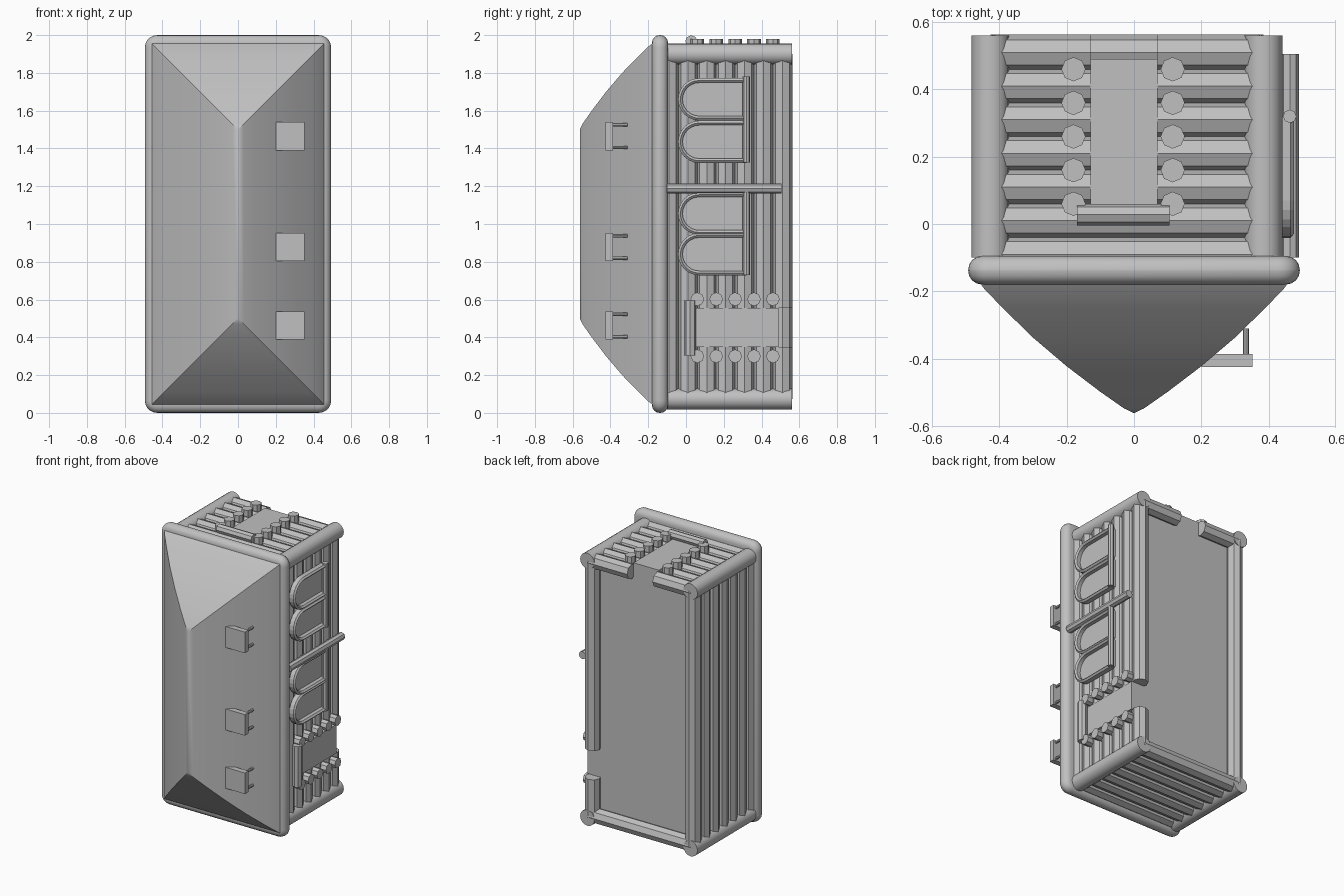
import bpy, bmesh, math
from mathutils import Vector, Matrix

if "Cube" in bpy.data.objects:
    bpy.data.objects.remove(bpy.data.objects["Cube"])

GREY = (0.53, 0.53, 0.53, 1)
mat = bpy.data.materials.new("plain grey")
mat.use_nodes = True
mat.diffuse_color = GREY
mat.node_tree.nodes["Principled BSDF"].inputs["Base Color"].default_value = GREY


def finish(name, bm, smooth=False):
    bmesh.ops.recalc_face_normals(bm, faces=bm.faces)
    me = bpy.data.meshes.new(name)
    bm.to_mesh(me)
    bm.free()
    me.materials.append(mat)
    ob = bpy.data.objects.new(name, me)
    bpy.context.collection.objects.link(ob)
    if smooth:
        bpy.ops.object.select_all(action='DESELECT')
        ob.select_set(True)
        bpy.context.view_layer.objects.active = ob
        bpy.ops.object.shade_smooth_by_angle(angle=math.radians(35))
    return ob


def add_box(bm, lo, hi):
    lo, hi = Vector(lo), Vector(hi)
    m = Matrix.Translation((lo + hi) / 2) @ Matrix.Diagonal((*(hi - lo), 1))
    bmesh.ops.create_cube(bm, size=1, matrix=m)


def box(name, lo, hi):
    bm = bmesh.new()
    add_box(bm, lo, hi)
    return finish(name, bm)


def log(name, a, b, r, sides=8, smooth=False):
    """Prism between two points, with a ridge turned outwards."""
    a, b = Vector(a), Vector(b)
    d = b - a
    m = Matrix.Translation((a + b) / 2) @ d.to_track_quat('Z', 'Y').to_matrix().to_4x4()
    bm = bmesh.new()
    bmesh.ops.create_cone(bm, cap_ends=True, segments=sides, radius1=r, radius2=r,
                          depth=d.length, matrix=m)
    return finish(name, bm, smooth)


# Wall layout
XL, XR, ZB, ZT = -0.427, 0.385, 0.073, 1.9
FRONT, BACK, FLOOR = -0.1, 0.56, 0.49
R = 0.053
WXL, WXR, WZB, WZT = XL + 0.009, XR - 0.009, ZB + 0.009, ZT - 0.009

box("cabin_core", (WXL, FRONT, WZB), (WXR, FLOOR, WZT))

# Round corner posts
for x in (XL, XR):
    for z in (ZB, ZT):
        log("corner_post", (x, FRONT, z), (x, BACK, z), 0.056, 16, True)

# Rows of logs on all four sides; the last row is broken at the two doorways
for i in range(7):
    y = -0.09 + 0.1 * i
    last = i == 6
    log("plain_side_log", (WXL, y, ZB), (WXL, y, ZT), R)
    log("plain_end_log", (XL, y, WZB), (XR, y, WZB), R)
    for a, b in ((ZB, 0.35), (0.555, ZT)) if last else ((ZB, ZT),):
        log("door_side_log", (WXR, y, a), (WXR, y, b), R)
    for a, b in ((XL, -0.13), (0.07, XR)) if last else ((XL, XR),):
        log("door_end_log", (a, y, WZT), (b, y, WZT), R)

# Doors, stub logs beside them and lintels
box("end_door", (-0.13, 0.04, WZT), (0.07, FLOOR, 1.946))
box("side_door", (WXR, 0.04, 0.35), (0.431, FLOOR, 0.555))
for i in range(5):
    y = 0.06 + 0.1 * i
    for x in (-0.18, 0.115):
        log("end_door_stub", (x, y, WZT), (x, y, 1.98), 0.036)
    for z in (0.3, 0.602):
        log("side_door_stub", (WXR, y, z), (0.465, y, z), 0.036)
log("end_lintel", (-0.17, 0.028, 1.967), (0.105, 0.028, 1.967), 0.032)
log("side_lintel", (0.452, 0.022, 0.305), (0.452, 0.022, 0.595), 0.032)


# Arched windows in pairs
def arch_path(r):
    arc = [math.radians(90 + 15 * k) for k in range(13)]
    return [(0.32, r)] + [(0.07 + r * math.cos(t), r * math.sin(t)) for t in arc] + [(0.32, -r)]


def window(zc):
    bm = bmesh.new()
    rim = [bm.verts.new((0.438, y, zc + z)) for y, z in arch_path(0.1)]
    face = bm.faces.new(rim)
    ext = bmesh.ops.extrude_face_region(bm, geom=[face])
    moved = [v for v in ext["geom"] if isinstance(v, bmesh.types.BMVert)]
    bmesh.ops.translate(bm, verts=moved, vec=(-0.012, 0, 0))
    finish("window_pane", bm)
    # Frame swept along the arch
    bm = bmesh.new()
    inner, outer = arch_path(0.088), arch_path(0.112)
    rings = []
    for (yi, zi), (yo, zo) in zip(inner, outer):
        rings.append([bm.verts.new((x, y, zc + z)) for x, y, z in (
            (0.432, yi, zi), (0.465, yi, zi), (0.475, (yi + yo) / 2, (zi + zo) / 2),
            (0.465, yo, zo), (0.432, yo, zo))])
    for p, q in zip(rings, rings[1:]):
        for k in range(5):
            n = (k + 1) % 5
            bm.faces.new((p[k], p[n], q[n], q[k]))
    bm.faces.new(rings[0])
    bm.faces.new(rings[-1])
    finish("window_frame", bm)


for zc in (1.66, 1.435, 1.055, 0.84):
    window(zc)
for a, b in ((1.325, 1.78), (0.73, 1.17)):
    log("window_sill", (0.463, 0.32, a), (0.463, 0.32, b), 0.02)

# Beam between the window pairs
log("side_beam", (0.463, FRONT, 1.188), (0.463, 0.505, 1.188), 0.027)

# Rounded eave slab
bm = bmesh.new()
add_box(bm, (-0.493, -0.18, 0), (0.493, -0.095, 2))
corners = [e for e in bm.edges if abs(e.verts[0].co.y - e.verts[1].co.y) > 0.01]
bmesh.ops.bevel(bm, geom=corners, offset=0.065, segments=5, profile=0.5, affect='EDGES')
rims = [e for e in bm.edges if abs(e.verts[0].co.y - e.verts[1].co.y) < 0.001]
bmesh.ops.bevel(bm, geom=rims, offset=0.041, segments=4, profile=0.5, affect='EDGES')
finish("eave_slab", bm, True)

# Hipped roof with slightly bowed slopes
profile = [(0.465, -0.165), (0.445, -0.193), (0.39, -0.25), (0.3, -0.338), (0.2, -0.423),
           (0.1, -0.499), (0.03, -0.548), (0.001, -0.562)]
bm = bmesh.new()
rings = []
for a, y in profile:
    rings.append([bm.verts.new((sx * a, y, 1 + sz * (0.5 + a)))
                  for sx, sz in ((-1, -1), (1, -1), (1, 1), (-1, 1))])
for p, q in zip(rings, rings[1:]):
    for k in range(4):
        n = (k + 1) % 4
        bm.faces.new((p[k], p[n], q[n], q[k]))
bm.faces.new(rings[0])
bm.faces.new(rings[-1])
finish("hipped_roof", bm, True)

# Small capped vents on the roof slope
for zc in (1.465, 0.878, 0.463):
    box("vent_cap", (0.2, -0.425, zc - 0.075), (0.352, -0.386, zc + 0.075))
    for s in (-1, 1):
        for x in (0.22, 0.333):
            log("vent_leg", (x, -0.39, zc + s * 0.06), (x, -0.31, zc + s * 0.06), 0.009)
